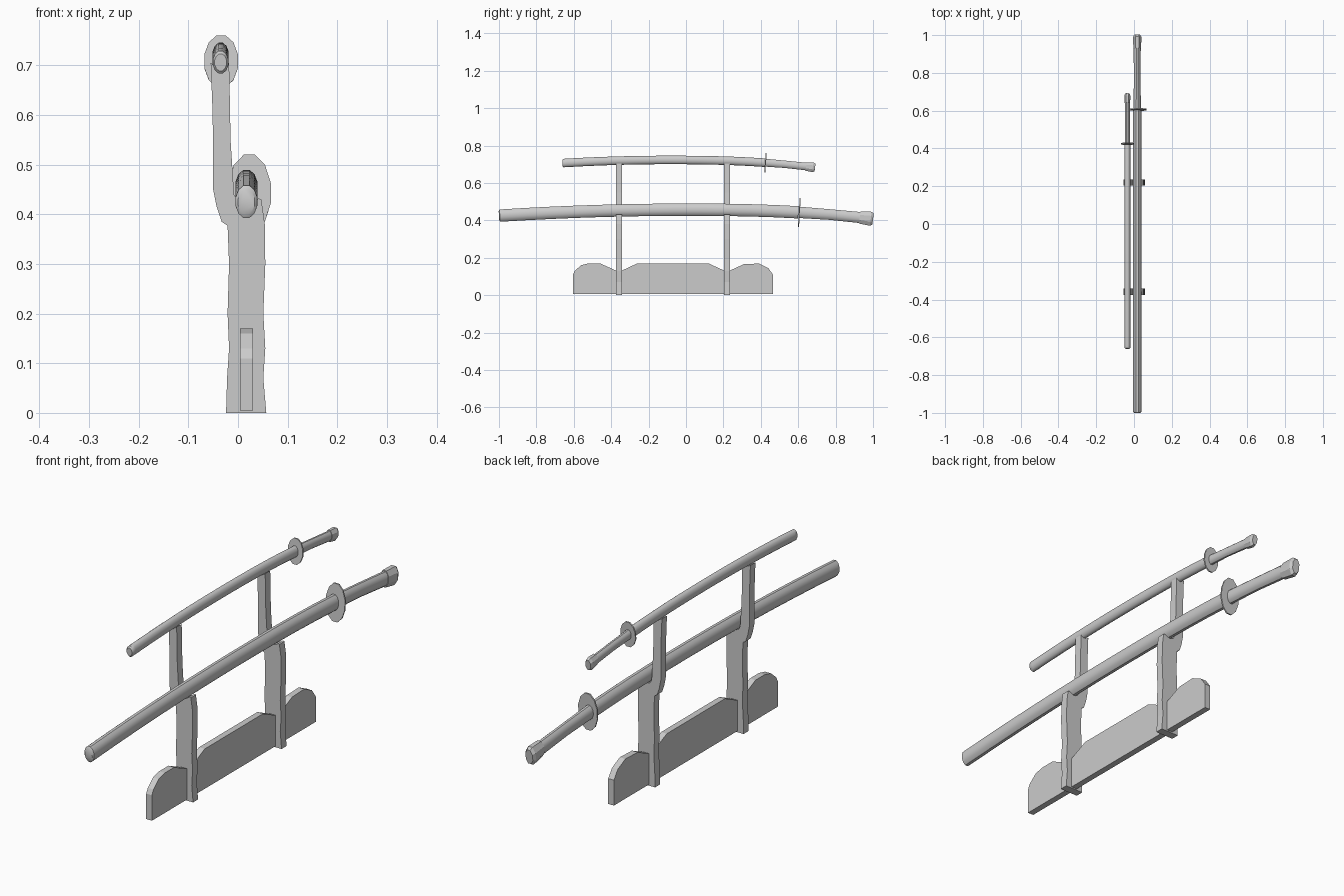
import bpy, bmesh, math

if "Cube" in bpy.data.objects:
    bpy.data.objects.remove(bpy.data.objects["Cube"])


def finish(bm, name, smooth=None):
    bmesh.ops.recalc_face_normals(bm, faces=bm.faces)
    mesh = bpy.data.meshes.new(name)
    bm.to_mesh(mesh)
    bm.free()
    ob = bpy.data.objects.new(name, mesh)
    bpy.context.collection.objects.link(ob)
    if smooth:
        bpy.ops.object.select_all(action='DESELECT')
        ob.select_set(True)
        bpy.context.view_layer.objects.active = ob
        bpy.ops.object.shade_smooth_by_angle(angle=math.radians(smooth))
    return ob


def extrude(name, profile, to_3d, offset):
    bm = bmesh.new()
    face = bm.faces.new([bm.verts.new(to_3d(a, b)) for a, b in profile])
    new = bmesh.ops.extrude_face_region(bm, geom=[face])['geom']
    bmesh.ops.translate(bm, vec=offset,
                        verts=[v for v in new if isinstance(v, bmesh.types.BMVert)])
    return finish(bm, name)


def sweep(name, stations, curve, x, sides=12, smooth=40, dz=0):
    """Elliptical rings (y, rx, rz), each square to the sword's curve."""
    bm = bmesh.new()
    rings = []
    for y, rx, rz in stations:
        tilt = math.atan((curve(y + .01) - curve(y - .01)) / .02)
        ring = []
        for i in range(sides):
            a = 2 * math.pi * (i + .5) / sides
            h = rz * math.sin(a)
            ring.append(bm.verts.new((x + rx * math.cos(a), y - h * math.sin(tilt),
                                      curve(y) + dz + h * math.cos(tilt))))
        rings.append(ring)
    for r, s in zip(rings, rings[1:]):
        for i in range(sides):
            j = (i + 1) % sides
            bm.faces.new((r[i], r[j], s[j], s[i]))
    bm.faces.new(rings[0])
    bm.faces.new(rings[-1])
    return finish(bm, name, smooth)


def sword(name, x, curve, start, guard, end, rx, rz, guard_x, guard_r):
    n = 12
    body = [(start + .02 + (guard - start - .025) * i / n, rx, rz) for i in range(n + 1)]
    # scabbard with rounded tip
    sweep(name + "_scabbard", [(start, rx * .75, rz * .75), (start + .005, rx * .98, rz)] + body,
          curve, x)
    # guard plate
    sweep(name + "_guard", [(guard - .003, *guard_r), (guard + .003, *guard_r)],
          curve, guard_x, smooth=None)
    # wrapped handle, narrowing a little in the middle
    cap = end - (end - guard) * .18
    mid = (guard + cap) / 2
    sweep(name + "_handle", [(guard, rx * .88, rz * .92), (mid, rx * .8, rz * .86),
                             (cap + .01, rx * .85, rz * .9)], curve, x)
    # faceted pommel
    sweep(name + "_pommel", [(cap, rx * .95, rz * 1.05), (end - .012, rx * 1.05, rz * 1.2),
                             (end, rx * .75, rz * .95)], curve, x, sides=8, smooth=None)


def long_curve(y):
    return .457 - (.032 * y * y if y < 0 else .05 * y ** 2.5)


def short_curve(y):
    d = y + .1
    return .723 - (.054 * d * d if d < 0 else .074 * d ** 2.5)


sword("long_sword", .017, long_curve, -1.0, .606, 1.0, .023, .034, .023, (.0445, .08))
sword("short_sword", -.035, short_curve, -.66, .425, .69, .0165, .0235, -.034, (.035, .054))

# base board
board = [(-.605, .005), (.465, .005), (.465, .11), (.44, .145), (.39, .169), (.31, .166),
         (.235, .132), (.203, .132), (.12, .17), (-.26, .17), (-.342, .132), (-.375, .132),
         (-.46, .17), (-.52, .17), (-.56, .16), (-.595, .13), (-.605, .11)]
extrude("base_board", board, lambda y, z: (.004, y, z), (.026, 0, 0))

# notched posts
post = [(-.024, 0), (.057, 0), (.051, .07), (.055, .13), (.051, .2), (.055, .3), (.054, .38),
        (.047, .43), (.041, .432), (.034, .426), (.017, .421), (0, .426), (-.008, .44),
        (-.015, .55), (-.017, .66), (-.018, .705), (-.024, .7), (-.035, .697), (-.046, .7),
        (-.055, .705), (-.051, .6), (-.05, .45), (-.043, .415), (-.033, .385), (-.021, .377),
        (-.018, .3), (-.021, .2), (-.018, .13), (-.022, .07)]
for name, y0 in (("front_post", -.375), ("back_post", .203)):
    extrude(name, post, lambda x, z: (x, y0, z), (0, .033, 0))
